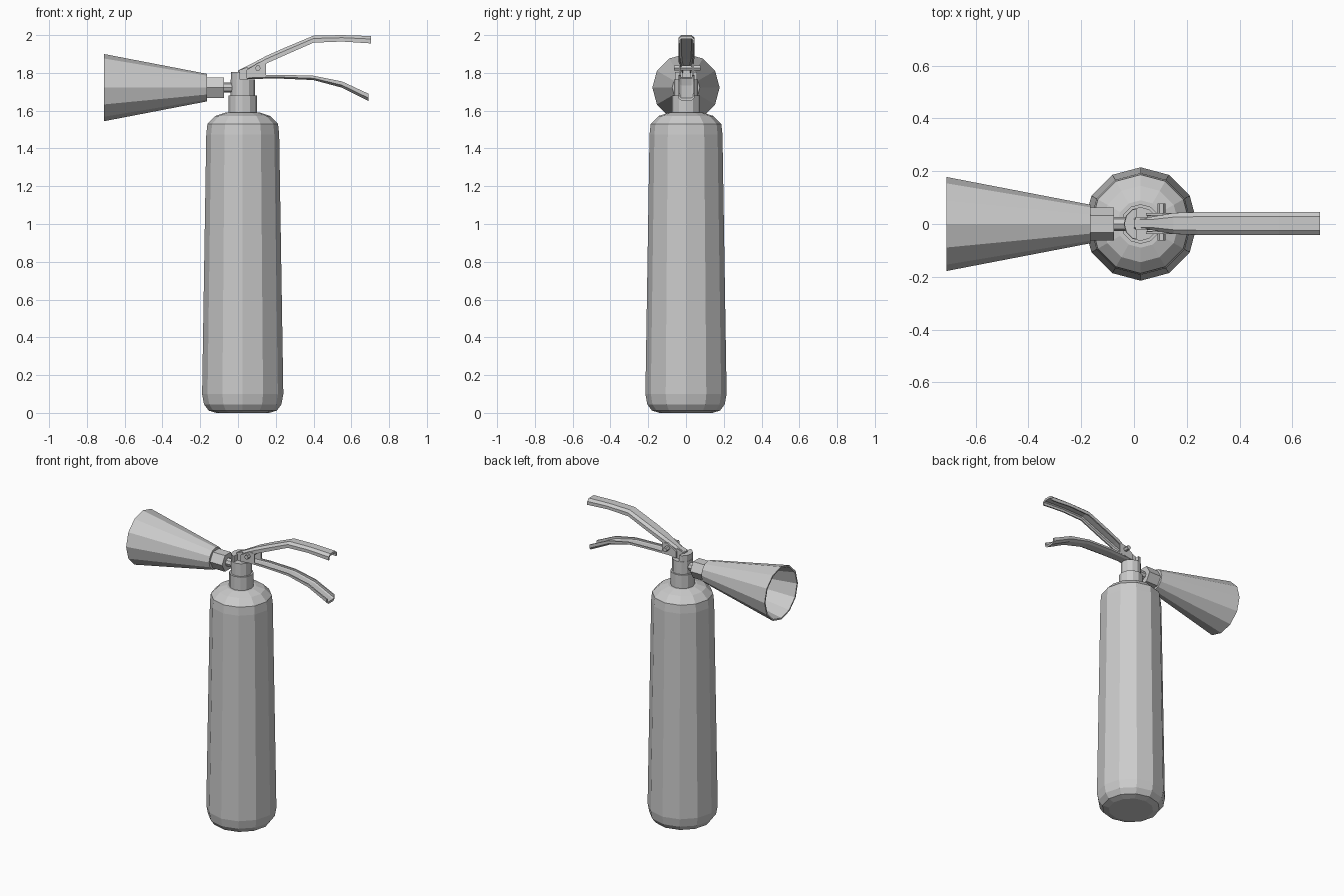
import bpy, bmesh
from math import pi, cos, sin
from mathutils import Vector, Matrix

if "Cube" in bpy.data.objects:
    bpy.data.objects.remove(bpy.data.objects["Cube"])

CX, HORN_Z = 0.025, 1.722


def finish(name, bm):
    bmesh.ops.recalc_face_normals(bm, faces=bm.faces)
    me = bpy.data.meshes.new(name)
    bm.to_mesh(me)
    bm.free()
    ob = bpy.data.objects.new(name, me)
    bpy.context.collection.objects.link(ob)
    return ob


def skin(bm, rings, closed=False):
    """Bridge matching vertex rings, capping the ends unless the loop is closed."""
    vs = [[bm.verts.new(p) for p in r] for r in rings]
    n = len(vs[0])
    pairs = list(zip(vs, vs[1:])) + ([(vs[-1], vs[0])] if closed else [])
    for a, b in pairs:
        for i in range(n):
            j = (i + 1) % n
            bm.faces.new((a[i], a[j], b[j], b[i]))
    if not closed:
        bm.faces.new(vs[0])
        bm.faces.new(vs[-1])


def lathe(name, profile, sides, matrix, closed=False):
    """Revolve (radius, height) pairs about local z."""
    bm = bmesh.new()
    rings = [[matrix @ Vector((r * cos(2 * pi * i / sides), r * sin(2 * pi * i / sides), h))
              for i in range(sides)] for r, h in profile]
    skin(bm, rings, closed)
    return finish(name, bm)


def lever(name, stations, flip):
    """Folded-metal channel along x; stations are (x, top z, bottom z, half width)."""
    half = [(1, 0), (1, 0.6), (0.6, 1)]
    inner = [(0.6, 0.62), (0.8, 0.45), (0.8, 0)]
    section = half + [(-u, v) for u, v in reversed(half)]
    section += [(-u, v) for u, v in reversed(inner)] + inner
    rings = []
    for x, top, bottom, w in stations:
        lo, hi = (top, bottom) if flip else (bottom, top)
        rings.append([(x, u * w + 0.002, lo + v * (hi - lo)) for u, v in section])
    bm = bmesh.new()
    skin(bm, rings)
    return finish(name, bm)


def plate(name, outline, y0, y1):
    """Flat plate from an xz outline."""
    bm = bmesh.new()
    skin(bm, [[(x, y, z) for x, z in outline] for y in (y0, y1)])
    return finish(name, bm)


up = Matrix.Translation((CX, 0, 0))
left = Matrix.Translation((0, 0, HORN_Z)) @ Matrix.Rotation(-pi / 2, 4, 'Y')
across = Matrix.Translation((0.105, 0.005, 1.825)) @ Matrix.Rotation(pi / 2, 4, 'X')

# Tank and neck collar
lathe("tank", [(0.14, 0), (0.18, 0.012), (0.205, 0.045), (0.215, 0.1), (0.193, 1.475),
               (0.187, 1.53), (0.145, 1.572), (0.09, 1.59)], 12, up)
lathe("neck_collar", [(0.075, 1.57), (0.075, 1.68)], 12, up)
lathe("valve_head", [(0.064, 1.67), (0.064, 1.765)], 12, up)

# Raised half of the valve head
step = lathe("valve_step", [(0.062, 1.755), (0.062, 1.805)], 12, up)
bm = bmesh.new()
bm.from_mesh(step.data)
cut = bmesh.ops.bisect_plane(bm, geom=bm.verts[:] + bm.edges[:] + bm.faces[:],
                             plane_co=(0.01, 0, 0), plane_no=(1, 0, 0), clear_outer=True)
bmesh.ops.holes_fill(bm, edges=[e for e in bm.edges if e.is_boundary])
bm.to_mesh(step.data)
bm.free()

# Nozzle stub, hex nut and hollow horn
lathe("nozzle_stub", [(0.027, 0.02), (0.027, 0.09)], 8, left)
hexnut = left @ Matrix.Rotation(pi / 2, 4, 'Z')
lathe("hose_nut", [(0.063, 0.075), (0.063, 0.168)], 6, hexnut)
lathe("horn", [(0.073, 0.165), (0.178, 0.71), (0.168, 0.71), (0.06, 0.185), (0.003, 0.185),
               (0.003, 0.165)], 12, left, closed=True)

# Squeeze lever and carrying handle
lever("top_lever", [(0.0, 1.812, 1.775, 0.024), (0.06, 1.842, 1.803, 0.024),
                    (0.15, 1.89, 1.85, 0.04), (0.24, 1.93, 1.89, 0.043),
                    (0.4, 1.997, 1.96, 0.043), (0.55, 2.0, 1.966, 0.043),
                    (0.705, 1.995, 1.956, 0.043)], False)
lever("carry_handle", [(0.05, 1.787, 1.768, 0.036), (0.22, 1.79, 1.77, 0.043),
                       (0.4, 1.785, 1.762, 0.043), (0.55, 1.755, 1.722, 0.043),
                       (0.69, 1.69, 1.652, 0.043)], True)

# Pivot block, side ears and pin
plate("pivot_block", [(0.005, 1.755), (0.05, 1.755), (0.05, 1.83), (0.005, 1.815)], -0.022, 0.026)
for side, y in (("front", -0.038), ("back", 0.032)):
    plate("ear_" + side, [(0.045, 1.77), (0.148, 1.785), (0.148, 1.85), (0.11, 1.855),
                          (0.045, 1.815)], y, y + 0.01)
lathe("pivot_pin", [(0.015, -0.072), (0.015, 0.068)], 6, across)
